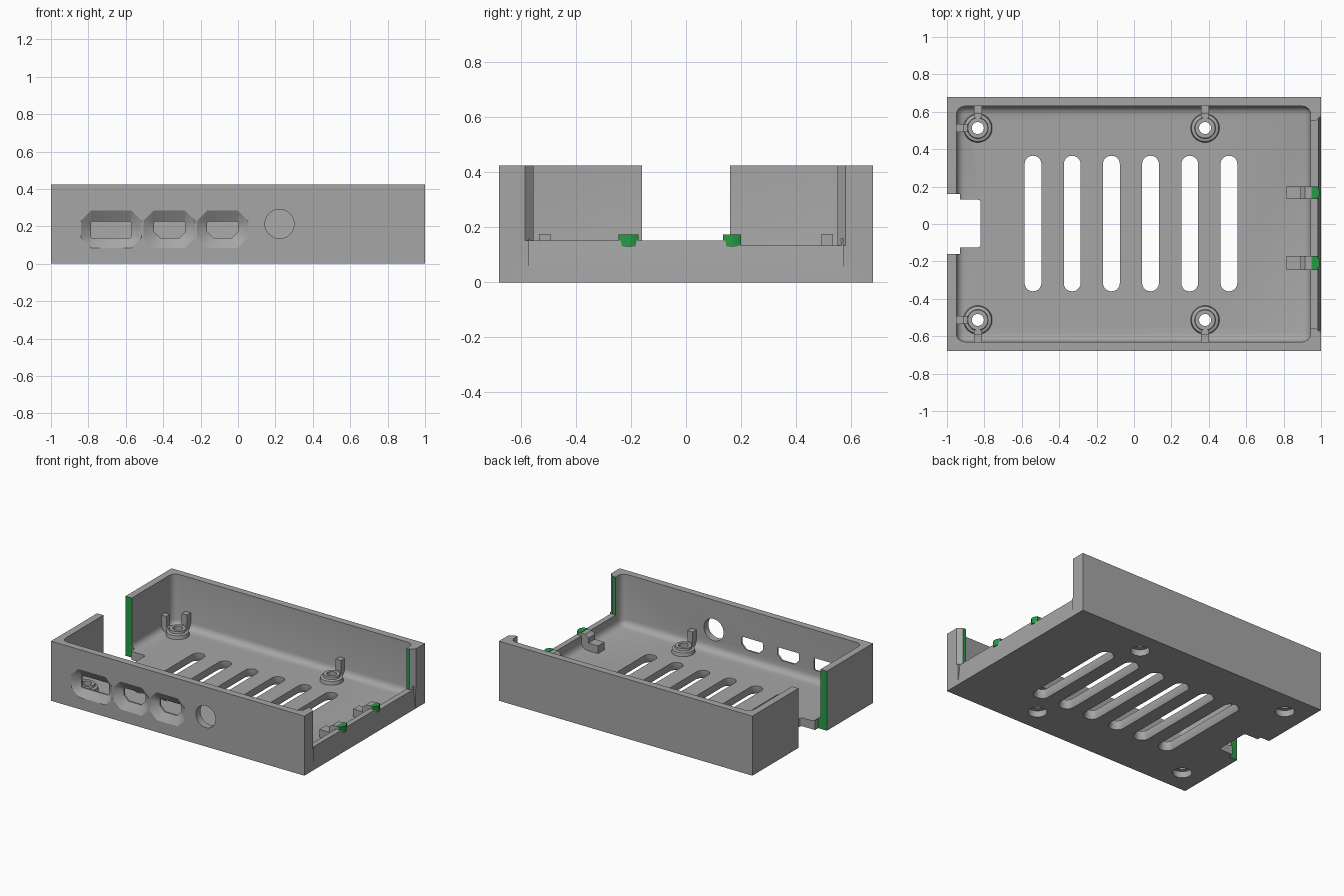
import bpy, bmesh, math
from mathutils import Vector

if "Cube" in bpy.data.objects:
    bpy.data.objects.remove(bpy.data.objects["Cube"])


def material(name, rgb):
    m = bpy.data.materials.new(name)
    m.diffuse_color = (*rgb, 1)
    m.use_nodes = True
    m.node_tree.nodes["Principled BSDF"].inputs["Base Color"].default_value = m.diffuse_color
    return m


GREY = material("grey_plastic", (0.38, 0.38, 0.38))
GREEN = material("green_edge", (0.02, 0.33, 0.06))


def finish(name, bm, mats=(GREY,)):
    bmesh.ops.recalc_face_normals(bm, faces=bm.faces)
    me = bpy.data.meshes.new(name)
    bm.to_mesh(me)
    bm.free()
    ob = bpy.data.objects.new(name, me)
    bpy.context.collection.objects.link(ob)
    for m in mats:
        me.materials.append(m)
    return ob


def loft(name, rings, mats=(GREY,), closed=False):
    """Skin matching rings of points; cap the ends or join last to first."""
    bm = bmesh.new()
    vs = [[bm.verts.new(p) for p in r] for r in rings]
    n = len(rings[0])
    pairs = list(zip(vs, vs[1:]))
    if closed:
        pairs.append((vs[-1], vs[0]))
    else:
        bm.faces.new(vs[0])
        bm.faces.new(vs[-1])
    for a, b in pairs:
        for i in range(n):
            j = (i + 1) % n
            bm.faces.new((a[i], a[j], b[j], b[i]))
    return finish(name, bm, mats)


def prism(name, pts, z0, z1, mats=(GREY,)):
    return loft(name, [[(x, y, z) for x, y in pts] for z in (z0, z1)], mats)


def box(name, x0, x1, y0, y1, z0, z1, mats=(GREY,)):
    return prism(name, [(x0, y0), (x1, y0), (x1, y1), (x0, y1)], z0, z1, mats)


def circle(cx, cy, r, n=32):
    return [(cx + r * math.cos(2 * math.pi * i / n), cy + r * math.sin(2 * math.pi * i / n))
            for i in range(n)]


def rounded(x0, x1, y0, y1, r, seg=5):
    pts = []
    for k, (cx, cy) in enumerate([(x1 - r, y1 - r), (x0 + r, y1 - r),
                                  (x0 + r, y0 + r), (x1 - r, y0 + r)]):
        for i in range(seg + 1):
            a = math.pi / 2 * (k + i / seg)
            pts.append((cx + r * math.cos(a), cy + r * math.sin(a)))
    return pts


def cut(target, cutter):
    mod = target.modifiers.new("cut", 'BOOLEAN')
    mod.operation = 'DIFFERENCE'
    mod.solver = 'EXACT'
    mod.object = cutter
    bpy.context.view_layer.update()
    dg = bpy.context.evaluated_depsgraph_get()
    me = bpy.data.meshes.new_from_object(target.evaluated_get(dg))
    target.modifiers.clear()
    target.data = me
    bpy.data.objects.remove(cutter)


# Tray body with rounded cavity
body = box("tray_body", -1, 1, -0.68, 0.68, 0, 0.425)
bm = bmesh.new()
bmesh.ops.create_cube(bm, size=1)
for v in bm.verts:
    v.co = Vector((v.co.x * 1.895 - 0.0025, v.co.y * 1.26, 0.06 + (v.co.z + 0.5) * 0.7))
bmesh.ops.bevel(bm, geom=list(bm.edges), offset=0.045, segments=4, profile=0.5, affect='EDGES')
cut(body, finish("cavity", bm))

# Left wall gap and floor notch
cut(body, box("gap", -1.1, -0.93, -0.16, 0.16, -0.1, 0.6))
cut(body, prism("notch", rounded(-1.05, -0.82, -0.125, 0.13, 0.015), -0.1, 0.6))

# Wide right wall opening with flared ends and a slight step in its sill
for name, y0, y1, f0, f1, z in (("opening", -0.555, 0.2, 0.04, 0, 0.153),
                                ("opening_step", 0.17, 0.55, 0, 0.04, 0.135)):
    cut(body, prism(name, [(0.85, y0), (0.97, y0), (1.01, y0 - f0),
                           (1.01, y1 + f1), (0.97, y1), (0.85, y1)], z, 0.6))
# Outer face of the sill leans inward
cut(body, loft("sill_slope", [[(1.0, y, 0.012), (1.1, y, 0.012), (1.1, y, 0.16), (0.983, y, 0.16)]
                              for y in (-0.57, 0.57)]))

# Vent slots, widened at the underside
for i in range(6):
    x = -0.54 + 0.2095 * i
    rings = []
    for z, g in ((-0.02, 0.035), (0.022, 0), (0.1, 0)):
        w = 0.045 + g * 0.6
        rings.append([(px, py, z) for px, py in
                      rounded(x - w, x + w, -0.36 - g * .6, 0.365 + g * .6, w - 0.001)])
    cut(body, loft("slot", rings))


# Flared connector ports in the front wall
def port_ring(x0, x1, z0, z1, top, low, y):
    return [(x, y, z) for x, z in ((x0 + low, z0), (x1 - low, z0), (x1, z0 + low), (x1, z1 - top),
                                   (x1 - top, z1), (x0 + top, z1), (x0, z1 - top), (x0, z0 + low))]


for o0, o1, i0, i1, low in ((-0.84, -0.515, -0.785, -0.57, 0.006),
                            (-0.508, -0.228, -0.45, -0.28, 0.035),
                            (-0.222, 0.056, -0.165, 0.002, 0.035)):
    cut(body, loft("port", [port_ring(o0, o1, 0.083, 0.285, 0.055, 0.055, -0.681),
                            port_ring(i0, i1, 0.138, 0.225, 0.006, low, -0.642),
                            port_ring(i0, i1, 0.138, 0.225, 0.006, low, -0.55)]))
cut(body, loft("round_port", [[(x, y, z) for x, z in circle(0.222, 0.213, 0.078)]
                              for y in (-0.75, -0.55)]))

# Screw holes with wide recesses underneath
POSTS = [(x, y) for x in (-0.835, 0.38) for y in (-0.513, 0.513)]
for x, y in POSTS:
    cut(body, prism("screw_recess", circle(x, y, 0.062), -0.1, 0.045))
    cut(body, prism("screw_hole", circle(x, y, 0.032), -0.1, 0.2))

# Green on the cut ends of the side walls
body.data.materials.clear()
for m in (GREY, GREEN):
    body.data.materials.append(m)
for p in body.data.polygons:
    c, n = p.center, p.normal
    left = c.x < -0.92 and abs(abs(c.y) - 0.16) < 0.01
    right = c.x > 0.93 and abs(abs(c.y) - 0.553) < 0.01 and c.z > 0.16
    p.material_index = 1 if abs(n.y) > 0.95 and (left or right) else 0

# Ring standoffs with locating tabs against the walls
for x, y in POSTS:
    prof = [(0.032, 0.055), (0.078, 0.055), (0.073, 0.085), (0.056, 0.09),
            (0.054, 0.107), (0.032, 0.107)]
    rings = []
    for i in range(32):
        a = 2 * math.pi * i / 32
        rings.append([(x + r * math.cos(a), y + r * math.sin(a), z) for r, z in prof])
    loft("standoff", rings, closed=True)
    s = 1 if y > 0 else -1
    ya, yb = sorted((y + s * 0.075, s * 0.635))
    box("standoff_tab", x - 0.021, x + 0.021, ya, yb, 0.05, 0.177)
    box("standoff_foot", x - 0.021, x + 0.021, *sorted((y + s * 0.055, s * 0.6)), 0.05, 0.1)
    if x < 0:
        box("standoff_tab", -0.955, x - 0.075, y - 0.021, y + 0.021, 0.05, 0.177)
        box("standoff_foot", -0.92, x - 0.055, y - 0.021, y + 0.021, 0.05, 0.1)

# Stepped clips on the right sill with green tapered tips
for y0, y1 in ((-0.245, -0.172), (0.135, 0.2)):
    steps = [(0.815, 0.05), (0.96, 0.05), (0.96, 0.172), (0.915, 0.172), (0.89, 0.15),
             (0.89, 0.115), (0.815, 0.115)]
    loft("clip", [[(x, y, z) for x, z in steps] for y in (y0, y1)])
    tip = [(0.95, y0), (0.98, y0), (0.993, y0 + 0.025), (0.993, y1 - 0.025), (0.98, y1), (0.95, y1)]
    prism("clip_tip", tip, 0.13, 0.175, (GREEN,))

# Smooth the curved faces, keep edges sharp
for ob in list(bpy.context.scene.objects):
    bpy.ops.object.select_all(action='DESELECT')
    ob.select_set(True)
    bpy.context.view_layer.objects.active = ob
    bpy.ops.object.shade_smooth_by_angle(angle=math.radians(30))
